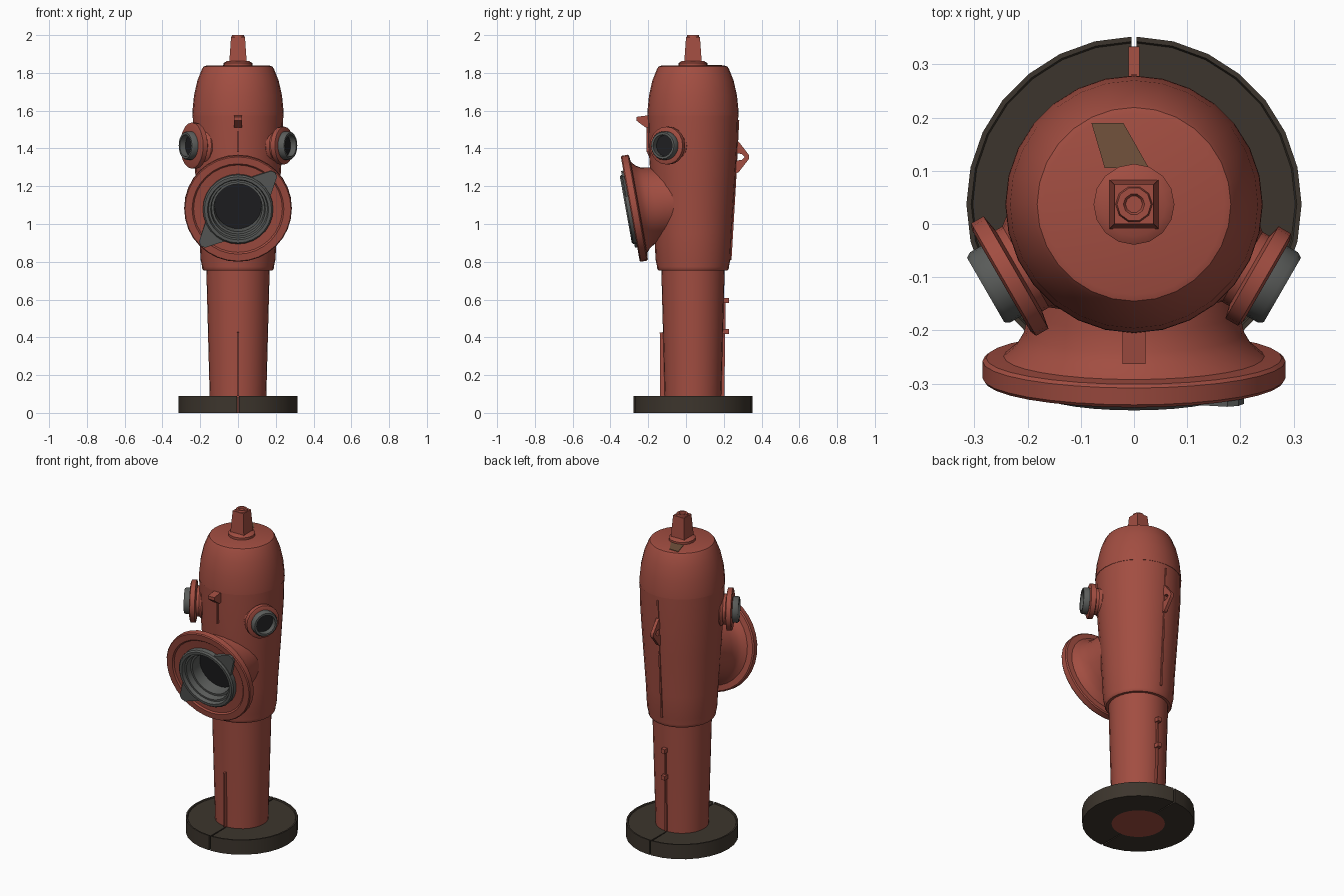
import bpy, bmesh
from math import sin, cos, pi, radians
from mathutils import Matrix, Vector

old = bpy.data.objects.get("Cube")
if old:
    bpy.data.objects.remove(old, do_unlink=True)


def material(name, rgb):
    m = bpy.data.materials.new(name)
    m.use_nodes = True
    m.diffuse_color = (*rgb, 1)
    bsdf = m.node_tree.nodes["Principled BSDF"]
    bsdf.inputs["Base Color"].default_value = (*rgb, 1)
    bsdf.inputs["Roughness"].default_value = 0.8
    return m


RED = material("faded red paint", (0.36, 0.075, 0.053))
BROWN = material("dark brown base", (0.046, 0.036, 0.026))
GREY = material("grey metal", (0.105, 0.11, 0.105))
DARK = material("dark opening", (0.014, 0.014, 0.016))
RUST = material("rust patch", (0.17, 0.085, 0.045))

AXIS_Y = 0.037
UPRIGHT = Matrix.Translation((0, AXIS_Y, 0))
# Local x, y, z become world y, z, x: for side profiles
SIDE = Matrix(((0, 0, 1, 0), (1, 0, 0, 0), (0, 1, 0, 0), (0, 0, 0, 1)))


def finish(name, bm, mat, matrix, smooth=True):
    bmesh.ops.remove_doubles(bm, verts=bm.verts, dist=1e-5)
    bmesh.ops.recalc_face_normals(bm, faces=bm.faces)
    me = bpy.data.meshes.new(name)
    bm.to_mesh(me)
    bm.free()
    me.materials.append(mat)
    ob = bpy.data.objects.new(name, me)
    ob.matrix_world = matrix
    bpy.context.collection.objects.link(ob)
    if smooth:
        bpy.ops.object.select_all(action='DESELECT')
        ob.select_set(True)
        bpy.context.view_layer.objects.active = ob
        bpy.ops.object.shade_smooth_by_angle(angle=radians(35))
    return ob


def lathe(name, profile, mat, matrix=UPRIGHT, sides=28, loop=False, start=0.0, sweep=2 * pi):
    """Turn (radius, height) points about local z; loop joins last point to first."""
    bm = bmesh.new()
    full = sweep > 6.28
    angles = [start + sweep * i / sides for i in range(sides + (not full))]
    rings = [[bm.verts.new((r * cos(a), r * sin(a), h)) for r, h in profile] for a in angles]
    n = len(profile)
    for i in range(sides):
        a, b = rings[i], rings[(i + 1) % len(rings)]
        for j in range(n if loop else n - 1):
            k = (j + 1) % n
            bm.faces.new((a[j], b[j], b[k], a[k]))
    if not full:
        bm.faces.new(rings[0])
        bm.faces.new(rings[-1])
    return finish(name, bm, mat, matrix)


def prism(name, points, low, high, mat, matrix=SIDE, taper=1.0):
    """Extrude a flat outline along local z."""
    bm = bmesh.new()
    a = [bm.verts.new((x, y, low)) for x, y in points]
    b = [bm.verts.new((x * taper, y * taper, high)) for x, y in points]
    bm.faces.new(a)
    bm.faces.new(b)
    for i in range(len(a)):
        j = (i + 1) % len(a)
        bm.faces.new((a[i], a[j], b[j], b[i]))
    return finish(name, bm, mat, matrix, smooth=False)


def aimed(origin, direction):
    return Matrix.Translation(origin) @ Vector(direction).to_track_quat('Z', 'Y').to_matrix().to_4x4()


def rect(x0, x1, y0, y1):
    return [(x0, y0), (x1, y0), (x1, y1), (x0, y1)]


# Base collar in two halves with a narrow gap
collar = [(.15, 0), (.315, 0), (.315, .09), (.306, .09), (.303, .084), (.15, .084)]
for side, turn in (("left", -pi / 2), ("right", pi / 2)):
    lathe("base_collar_" + side, collar, BROWN, sides=14, loop=True,
          start=turn + .015, sweep=pi - .03)

# Post, barrel and bonnet
lathe("post", [(0, 0), (.15, 0), (.15, .09), (.168, .77), (0, .77)], RED)
lathe("barrel", [(0, .755), (.183, .755), (.19, .765), (.19, .775), (.198, .81), (.205, .95),
                 (.222, 1.2), (.236, 1.42), (.24, 1.58), (0, 1.58)], RED)
lathe("bonnet", [(0, 1.575), (.242, 1.575), (.241, 1.6), (.233, 1.68), (.215, 1.76),
                 (.19, 1.822), (.182, 1.834), (.17, 1.838), (0, 1.838)], RED)
prism("rust_patch", [(-.08, .19), (-.02, .19), (.028, .105), (-.055, .105)],
      1.836, 1.841, RUST, Matrix())

# Operating nut on top
lathe("nut_washer", [(0, 1.835), (.076, 1.835), (.076, 1.852), (.06, 1.862), (0, 1.862)], RED, sides=16)
prism("operating_nut", rect(-.046, .046, -.046, .046), 1.86, 1.99, RED, UPRIGHT, taper=.8)
lathe("nut_tip", [(0, 1.985), (.036, 1.985), (.032, 2), (.02, 2), (.016, 1.993), (0, 1.993)],
      RED, sides=10)

# Large front outlet, tipped slightly downward
front = aimed((0, -.293, 1.08), (0, -.984, -.178))
lathe("front_outlet_flange",
      [(.16, -.01), (.235, -.006), (.243, .002), (.28, .002), (.285, -.004), (.285, -.036),
       (.278, -.042), (.245, -.045), (.222, -.065), (.207, -.09), (.198, -.13),
       (.192, -.2), (.185, -.32), (.16, -.32)], RED, front, sides=32, loop=True)
lathe("front_outlet_ring",
      [(.186, -.02), (.186, .018), (.178, .026), (.162, .026), (.156, .005), (.145, .005),
       (.14, -.03), (.128, -.03), (.124, -.11), (.186, -.11)], GREY, front, loop=True)
lathe("front_outlet_opening", [(0, -.1), (.127, -.1), (.127, -.105), (0, -.105)], DARK, front)
for i in range(2):
    tab = front @ Matrix.Rotation(pi / 4 + i * pi, 4, 'Z')
    prism("ring_tab_%d" % (i + 1), [(.165, -.075), (.27, -.022), (.278, 0), (.27, .022), (.165, .075)],
          -.005, .014, GREY, tab)

# Small side outlets, turned partly forward
for side, s, flange_r, neck_r in (("left", 1, .1, .076), ("right", -1, .122, .088)):
    m = aimed((0, AXIS_Y, 1.415), (s * .866, -.5, 0))
    lathe(side + "_outlet_flange",
          [(.05, .1), (neck_r + .012, .1), (neck_r + .012, .22), (neck_r, .235), (neck_r, .25),
           (flange_r, .256), (flange_r, .283), (flange_r - .012, .288), (.05, .288)],
          RED, m, sides=20, loop=False)
    lathe(side + "_outlet_nozzle",
          [(.06, .25), (.076, .27), (.076, .312), (.07, .322), (.058, .322), (.055, .25)],
          GREY, m, sides=20, loop=True)
    lathe(side + "_outlet_opening", [(0, .289), (.058, .289), (.058, .284), (0, .284)], DARK, m, sides=20)

# Front hook under the bonnet
prism("front_hook", [(-.18, 1.578), (-.263, 1.567), (-.263, 1.548), (-.24, 1.53), (-.215, 1.512),
                     (-.18, 1.512)], -.022, .022, RED)
prism("front_hook_rib", rect(-.208, -.18, 1.38, 1.515), -.006, .006, RED)

# Rear chain eye: two halves around a hole
for name, s in (("upper", 1), ("lower", -1)):
    prism("chain_eye_" + name, [(y, 1.355 + s * h) for y, h in
                                ((.255, .09), (.278, .082), (.332, .012), (.334, 0),
                                 (.31, 0), (.296, .016), (.255, .02))], -.01, .01, RED)

# Casting seams and small rear knobs
prism("front_post_seam", [(-.1, .09), (-.137, .09), (-.139, .425), (-.1, .43)], -.005, .005, RED)
prism("rear_post_seam", [(.17, .09), (.203, .09), (.21, .6), (.17, .6)], -.005, .005, RED)
prism("rear_barrel_seam", [(.2, .8), (.241, .81), (.264, 1.2), (.282, 1.55), (.2, 1.55)], -.005, .005, RED)
for i, z in enumerate((.43, .595)):
    prism("rear_knob_%d" % (i + 1), rect(.18, .227, z - .013, z + .013), -.013, .013, RED)
